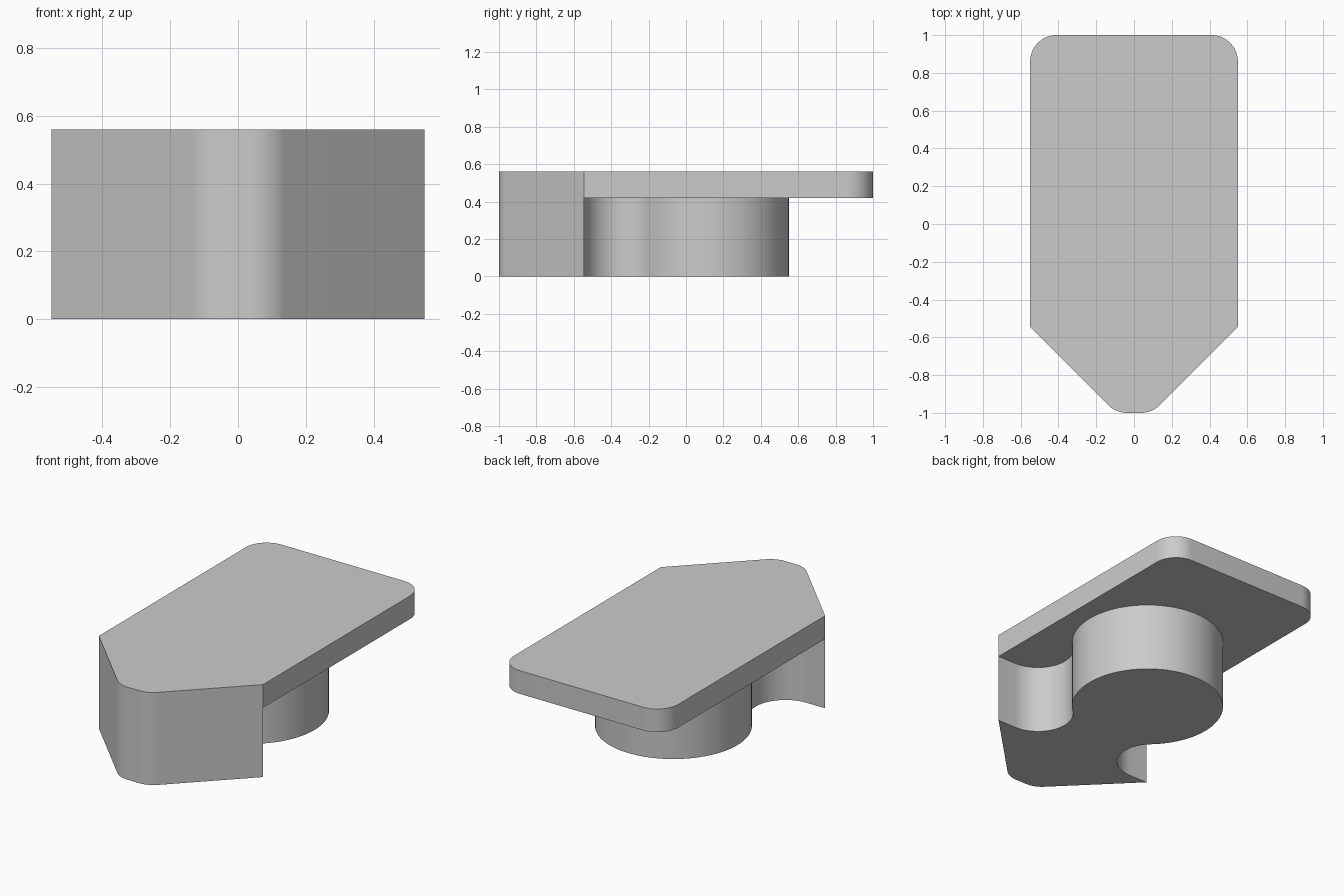
import bpy, bmesh
from math import sin, cos, pi, atan2, degrees, radians, sqrt, tan

if "Cube" in bpy.data.objects:
    bpy.data.objects.remove(bpy.data.objects["Cube"])

HALF, SHOULDER, END = 0.55, -0.545, 1.0
UNDERSIDE, TOP = 0.42, 0.56
DISC_R, DISC_Y, FILLET = 0.43, 0.12, 0.2
CORNER = 0.14


def arc(cx, cy, r, start, stop, steps):
    angles = [radians(start + (stop - start) * i / steps) for i in range(steps + 1)]
    return [(cx + r * cos(a), cy + r * sin(a)) for a in angles]


def mirrored(points):
    return [(-x, y) for x, y in reversed(points)]


# Nose: blunt 45 degree point with rounded edges
flat = HALF - (END + SHOULDER)
nose_half = arc(flat - CORNER * tan(pi / 8), CORNER - END, CORNER, -90, -45, 10)
nose_half.append((HALF, SHOULDER))
nose = mirrored(nose_half) + nose_half

# Rear of the deck: straight sides and rounded corners
rear_half = [(HALF, SHOULDER)] + arc(HALF - CORNER, END - CORNER, CORNER, 0, 90, 16)
rear = rear_half + mirrored(rear_half)

# Rear of the keel: hollow fillets running into a round boss
fy = SHOULDER + FILLET
fx = sqrt((DISC_R + FILLET) ** 2 - (DISC_Y - fy) ** 2)
meet = degrees(atan2(DISC_Y - fy, -fx))
hollow = [(HALF, SHOULDER)] + arc(fx, fy, FILLET, 270, meet, 24)
disc = arc(0, DISC_Y, DISC_R, meet - 180, 360 - meet, 80)
keel = hollow + disc[1:-1] + mirrored(hollow)

bm = bmesh.new()
cache = {}


def vert(p, z):
    key = (round(p[0], 5), round(p[1], 5), z)
    if key not in cache:
        cache[key] = bm.verts.new((p[0], p[1], z))
    return cache[key]


def wall(path, low, high):
    for a, b in zip(path, path[1:]):
        face = bm.faces.new((vert(a, low), vert(b, low), vert(b, high), vert(a, high)))
        face.smooth = True


def cap(path, z):
    bm.faces.new([vert(p, z) for p in path])


# Walls, top, underside and foot
wall(nose, 0, UNDERSIDE)
wall(nose, UNDERSIDE, TOP)
wall(rear, UNDERSIDE, TOP)
wall(keel, 0, UNDERSIDE)
cap(nose + rear[1:-1], TOP)
cap((nose + keel[1:-1])[::-1], 0)
cap(keel + rear[::-1][1:-1], UNDERSIDE)
bmesh.ops.recalc_face_normals(bm, faces=bm.faces)

mesh = bpy.data.meshes.new("deck_with_boss")
bm.to_mesh(mesh)
bm.free()
body = bpy.data.objects.new("deck_with_boss", mesh)
bpy.context.collection.objects.link(body)

# Single plain grey
grey = bpy.data.materials.new("plain_grey")
grey.use_nodes = True
colour = (0.6, 0.6, 0.6, 1)
grey.diffuse_color = colour
grey.node_tree.nodes["Principled BSDF"].inputs["Base Color"].default_value = colour
mesh.materials.append(grey)

bpy.ops.object.select_all(action="DESELECT")
body.select_set(True)
bpy.context.view_layer.objects.active = body
bpy.ops.object.shade_smooth_by_angle(angle=radians(30))
